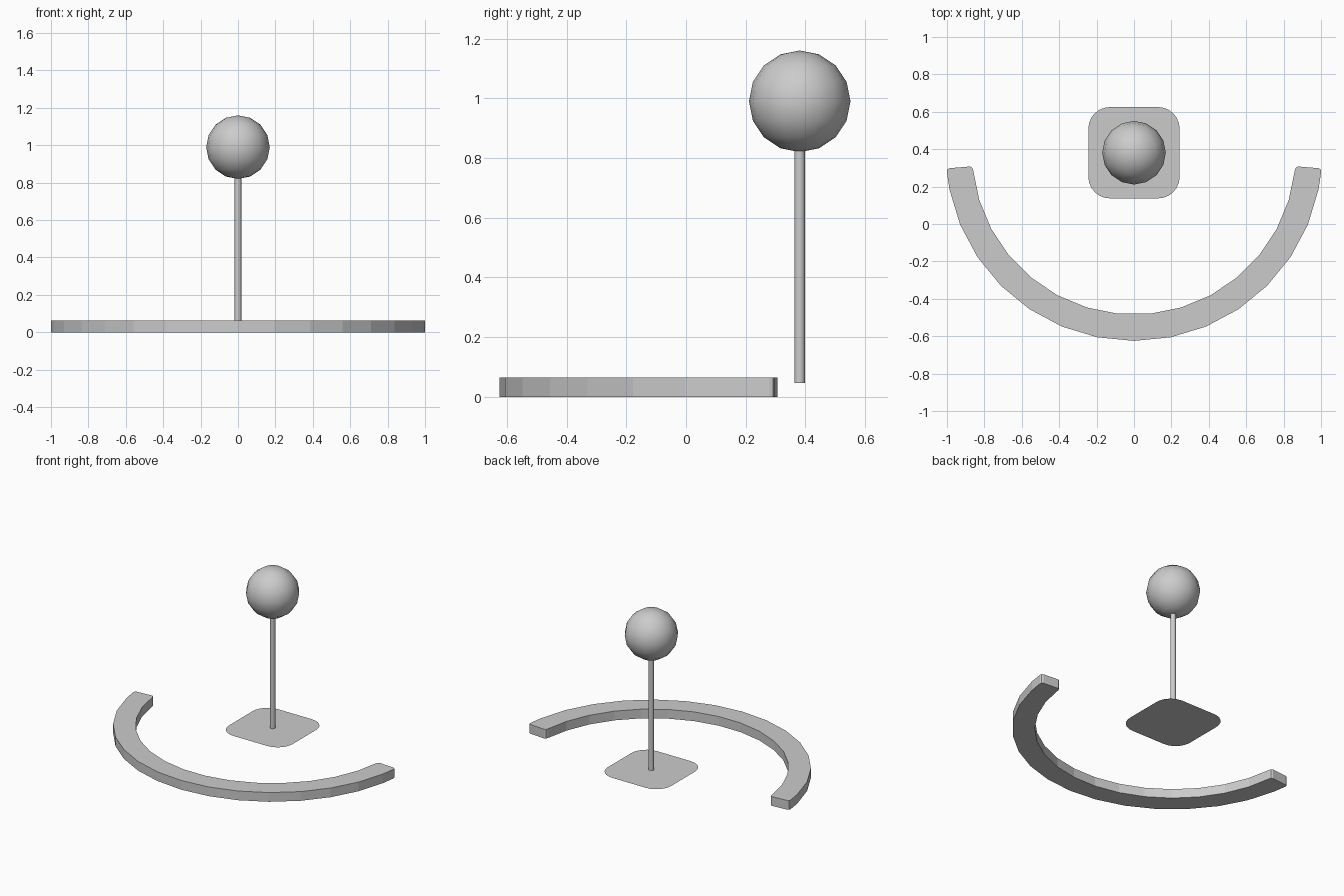
import bpy, bmesh, math
from mathutils import Vector

if "Cube" in bpy.data.objects:
    bpy.data.objects.remove(bpy.data.objects["Cube"])

CY = 0.381          # shared centre of the pole, plate and curved bar
PLATE_Z = 0.047

grey = bpy.data.materials.new("light_grey")
grey.diffuse_color = (0.6, 0.6, 0.6, 1)
grey.use_nodes = True
grey.node_tree.nodes["Principled BSDF"].inputs["Base Color"].default_value = grey.diffuse_color


def make(name, bm, smooth=False):
    me = bpy.data.meshes.new(name)
    bm.to_mesh(me)
    bm.free()
    ob = bpy.data.objects.new(name, me)
    bpy.context.collection.objects.link(ob)
    me.materials.append(grey)
    if smooth:
        bpy.ops.object.select_all(action='DESELECT')
        ob.select_set(True)
        bpy.context.view_layer.objects.active = ob
        bpy.ops.object.shade_smooth_by_angle(angle=math.radians(50))
    return ob


def polar(r, deg):
    """Point on a circle about the pole, angle measured from the front."""
    a = math.radians(deg)
    return Vector((r * math.sin(a), CY - r * math.cos(a), 0))


# Curved bar: outer and inner arcs with small rounded end corners
OUT, INN, STEP = 1.006, 0.865, 11.25
outer = [(OUT, k * STEP) for k in range(8)]
end = [(OUT, 84.2), (OUT - 0.004, 84.9), (OUT - 0.016, 85.2),
       (INN + 0.016, 85.2), (INN + 0.004, 84.8), (INN, 83.9)]
inner = [(INN, (k + 0.5) * STEP) for k in range(6, -1, -1)]
half = outer + end + inner
full = half + [(r, -a) for r, a in reversed(half) if a > 0]

bm = bmesh.new()
face = bm.faces.new([bm.verts.new(polar(r, a)) for r, a in full])
ext = bmesh.ops.extrude_face_region(bm, geom=[face])
top = [v for v in ext["geom"] if isinstance(v, bmesh.types.BMVert)]
bmesh.ops.translate(bm, verts=top, vec=(0, 0, 0.064))
bmesh.ops.recalc_face_normals(bm, faces=bm.faces)
bmesh.ops.triangulate(bm, faces=[f for f in bm.faces if len(f.verts) > 4])
make("curved_bar", bm)

# Thin rounded square plate: a single sheet
bm = bmesh.new()
R, H = 0.115, 0.244
pts = []
for q, (sx, sy) in enumerate([(1, 1), (-1, 1), (-1, -1), (1, -1)]):
    for i in range(7):
        a = math.radians(90 * q + 15 * i)
        pts.append((sx * (H - R) + R * math.cos(a),
                    CY + sy * (H - R) + R * math.sin(a), PLATE_Z))
bm.faces.new([bm.verts.new(p) for p in pts])
make("base_plate", bm)

# Pole
bm = bmesh.new()
z0, z1 = PLATE_Z, 0.84
bmesh.ops.create_cone(bm, cap_ends=True, segments=12, radius1=0.018,
                      radius2=0.018, depth=z1 - z0)
bmesh.ops.translate(bm, verts=bm.verts, vec=(0, CY, (z0 + z1) / 2))
make("pole", bm, True)

# Ball on top
bm = bmesh.new()
bmesh.ops.create_uvsphere(bm, u_segments=16, v_segments=8, radius=0.17)
bmesh.ops.translate(bm, verts=bm.verts, vec=(0, CY, 0.99))
make("ball", bm, True)
